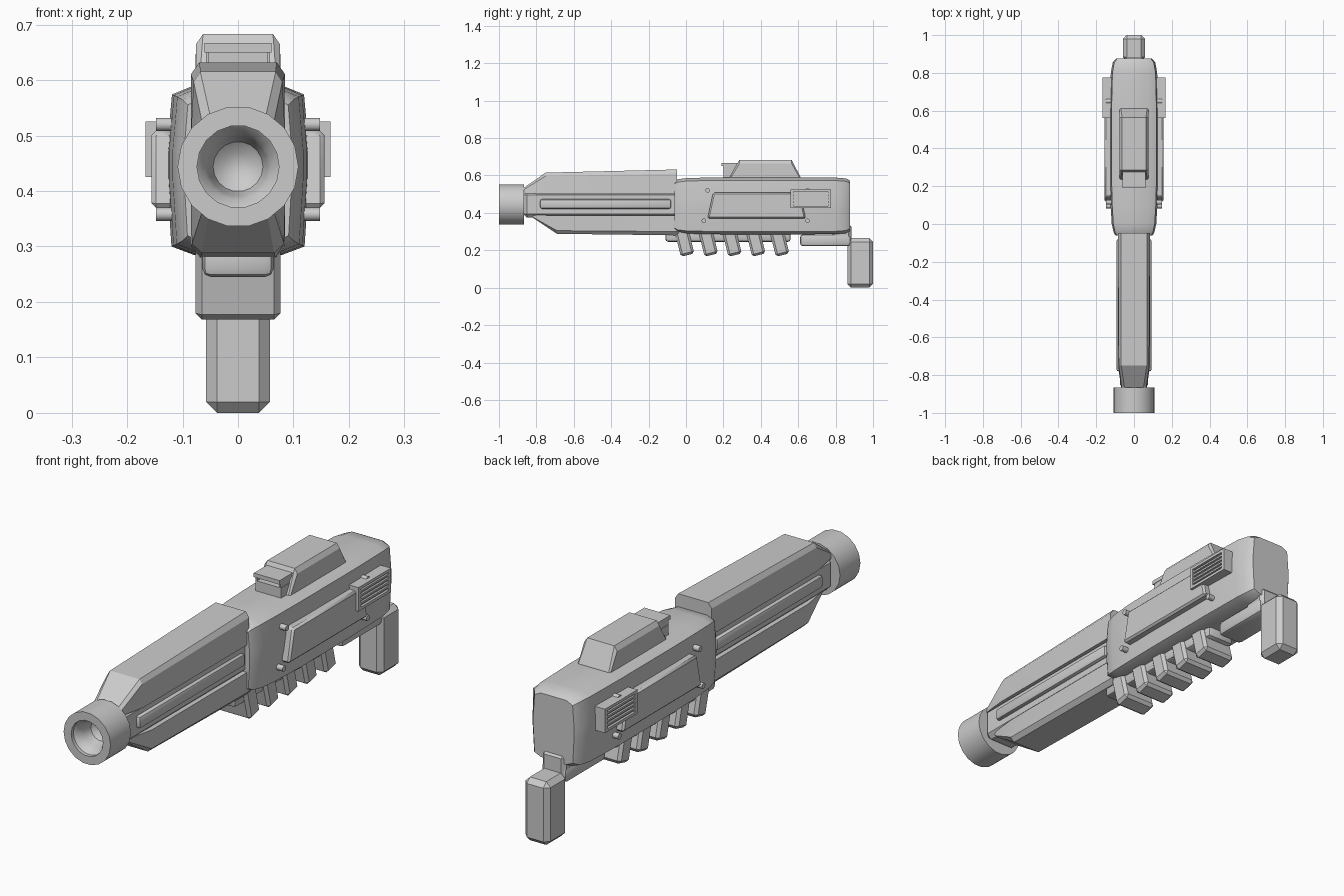
import bpy, bmesh, math
from mathutils import Matrix, Vector

cube = bpy.data.objects.get("Cube")
if cube:
    bpy.data.objects.remove(cube)

grey = bpy.data.materials.new("plain grey")
grey.use_nodes = True
colour = (0.6, 0.6, 0.6, 1)
grey.diffuse_color = colour
grey.node_tree.nodes["Principled BSDF"].inputs["Base Color"].default_value = colour


def finish(name, bm, angle=35):
    bmesh.ops.recalc_face_normals(bm, faces=bm.faces)
    mesh = bpy.data.meshes.new(name)
    bm.to_mesh(mesh)
    bm.free()
    mesh.materials.append(grey)
    mesh.shade_smooth()
    mesh.set_sharp_from_angle(angle=math.radians(angle))
    obj = bpy.data.objects.new(name, mesh)
    bpy.context.collection.objects.link(obj)
    return obj


def chamfer(bm, width, segments=1):
    if width:
        bmesh.ops.bevel(bm, geom=bm.edges[:], offset=width, segments=segments,
                        profile=0.5, affect='EDGES')


def box(name, x, y, z, bevel=0.0, segments=1, tilt=0.0):
    """Box from (min, max) pairs, optionally tilted about the x axis."""
    bm = bmesh.new()
    bmesh.ops.create_cube(bm, size=1)
    size = [b - a for a, b in (x, y, z)]
    centre = Vector([(a + b) / 2 for a, b in (x, y, z)])
    bm.transform(Matrix.Diagonal((*size, 1)))
    chamfer(bm, bevel, segments)
    bm.transform(Matrix.Translation(centre) @ Matrix.Rotation(tilt, 4, 'X'))
    return finish(name, bm)


def loft(name, sections, angle=35):
    """Skin through (y, half outline) sections mirrored across x = 0."""
    bm = bmesh.new()
    rings = []
    for y, half in sections:
        outline = list(half) + [(-x, z) for x, z in reversed(half)]
        rings.append([bm.verts.new((x, y, z)) for x, z in outline])
    n = len(rings[0])
    for a, b in zip(rings, rings[1:]):
        for i in range(n):
            j = (i + 1) % n
            bm.faces.new((a[i], a[j], b[j], b[i]))
    bm.faces.new(rings[0])
    bm.faces.new(rings[-1])
    return finish(name, bm, angle)


def side_plate(name, outline, x0, x1, bevel=0.0):
    """Extrude a (y, z) outline along x."""
    bm = bmesh.new()
    near = [bm.verts.new((x0, y, z)) for y, z in outline]
    face = bm.faces.new(near)
    out = bmesh.ops.extrude_face_region(bm, geom=[face])
    moved = [v for v in out["geom"] if isinstance(v, bmesh.types.BMVert)]
    bmesh.ops.translate(bm, verts=moved, vec=(x1 - x0, 0, 0))
    chamfer(bm, bevel)
    return finish(name, bm)


def mirror_x(obj):
    """Give a left part its right twin."""
    twin = obj.copy()
    twin.data = obj.data.copy()
    twin.data.transform(Matrix.Scale(-1, 4, (1, 0, 0)))
    twin.data.flip_normals()
    twin.name = "right_" + obj.name.removeprefix("left_")
    bpy.context.collection.objects.link(twin)


# Muzzle ring with a stepped, rounded bore
bm = bmesh.new()
profile = [(0, -.865), (.109, -.865), (.109, -1), (.074, -1), (.074, -.985), (.06, -.97),
           (.053, -.945), (.045, -.91), (.025, -.893), (0, -.888)]
verts = [bm.verts.new((r, y, 0)) for r, y in profile]
edges = [bm.edges.new(pair) for pair in zip(verts, verts[1:])]
bmesh.ops.spin(bm, geom=verts + edges, axis=(0, 1, 0), cent=(0, 0, 0),
               angle=math.tau, steps=18, use_duplicate=False)
bmesh.ops.remove_doubles(bm, verts=bm.verts, dist=0.0005)
bm.transform(Matrix.Translation((0, 0, .444)))
finish("muzzle", bm)

# Barrel core and the two shrouds around it
box("barrel_core", (-.075, .075), (-.87, 0), (.375, .515), .02)
loft("upper_shroud", [
    (-.866, [(.05, .535), (.065, .525), (.068, .505)]),
    (-.75, [(.068, .615), (.08, .597), (.085, .50)]),
    (-.048, [(.07, .632), (.085, .61), (.085, .50)])], 15)
loft("lower_shroud", [
    (-.82, [(.065, .39), (.06, .378), (.05, .375)]),
    (-.69, [(.085, .385), (.083, .305), (.065, .288)]),
    (-.04, [(.085, .385), (.085, .30), (.068, .28)])], 15)

# Main body, rounded off at both ends
half = [(.08, .59), (.119, .574), (.128, .475), (.128, .42), (.12, .30), (.08, .285)]
ends = [(-.062, .76, .86), (-.045, .84, .93), (.0, .92, .97), (.1, .97, .99),
        (.25, 1, 1), (.6, 1, 1), (.8, .96, .99), (.855, .88, .96), (.877, .74, .88)]
loft("main_body", [(y, [(x * sx, .44 + (z - .44) * sz) for x, z in half])
                   for y, sx, sz in ends], 32)

# Parts on both flanks
flank = [
    box("left_barrel_slat", (.06, .092), (-.78, -.08), (.422, .473), .01, 2),
    side_plate("left_panel", [(.115, .37), (.145, .508), (.61, .508), (.64, .37)],
               .115, .156, .008),
    box("left_vent_back", (.11, .157), (.565, .77), (.43, .522)),
]
for i, (z0, z1) in enumerate([(.425, .437), (.513, .525)]):
    flank.append(box(f"left_vent_rim_{i}", (.12, .167), (.56, .775), (z0, z1)))
for i, (y0, y1) in enumerate([(.56, .575), (.76, .775)]):
    flank.append(box(f"left_vent_post_{i}", (.12, .167), (y0, y1), (.425, .525)))
for i in range(4):
    z = .446 + i * .017
    flank.append(box(f"left_vent_slat_{i}", (.14, .165), (.57, .765), (z, z + .008)))
for i, (y, z) in enumerate([(.115, .52), (.095, .358), (.65, .358), (.65, .52)]):
    bm = bmesh.new()
    bmesh.ops.create_cone(bm, cap_ends=True, segments=12, radius1=.012, radius2=.012, depth=.05)
    bm.transform(Matrix.Translation((.123, y, z)) @ Matrix.Rotation(math.pi / 2, 4, 'Y'))
    flank.append(finish(f"left_bolt_{i}", bm))
for part in flank:
    mirror_x(part)

# Scope housing and its hooded front window
loft("scope_housing", [
    (.235, [(.07, .592), (.076, .58), (.076, .56)]),
    (.285, [(.063, .683), (.076, .664), (.077, .56)]),
    (.565, [(.063, .683), (.076, .664), (.077, .56)]),
    (.612, [(.07, .592), (.076, .58), (.076, .56)])], 15)
box("sight_hood", (-.06, .06), (.19, .30), (.65, .667))
box("sight_block", (-.052, .052), (.235, .30), (.58, .655))
box("sight_sill", (-.06, .06), (.2, .30), (.58, .632))
for side, x in (("left", .052), ("right", -.058)):
    box(side + "_sight_wall", (x, x + .006), (.2, .30), (.58, .655))

# Underside rail with slanted fins
box("under_rail", (-.064, .064), (-.11, .56), (.245, .31), .015, 2)
for i in range(5):
    y = -.01 + i * .127
    box(f"under_fin_{i + 1}", (-.077, .077), (y - .037, y + .037), (.172, .325),
        .012, 1, math.radians(14))

# Rear arm and grip
box("grip_arm", (-.058, .058), (.61, .88), (.222, .285), .015, 2)
box("grip_mount", (-.055, .055), (.78, .885), (.235, .34), .015)
box("rear_grip", (-.058, .058), (.863, 1.0), (0, .265), .02)
